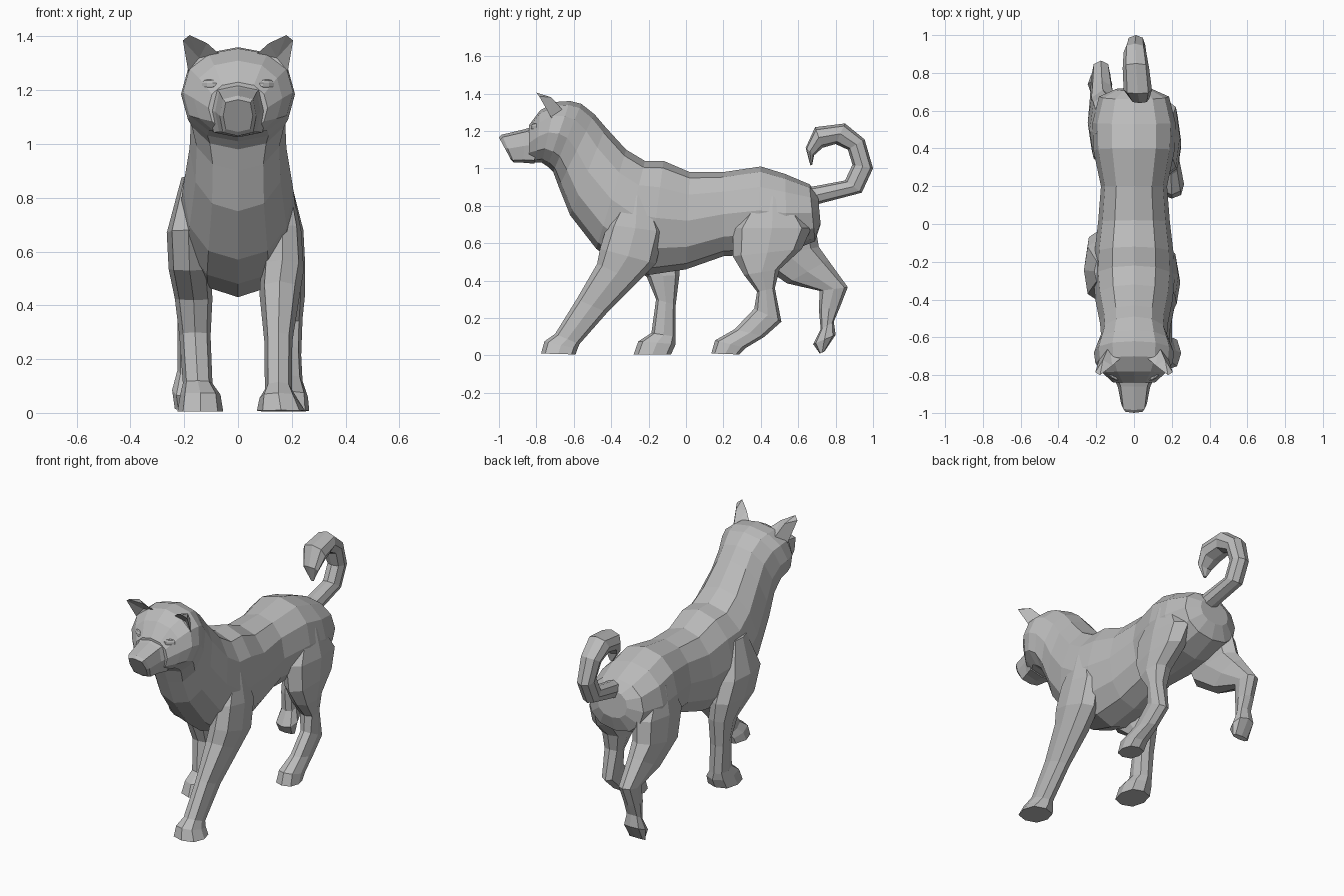
import bpy, bmesh, math
from mathutils import Matrix

grey = bpy.data.materials.new("grey coat")
grey.diffuse_color = (0.5, 0.5, 0.5, 1)


def finish(bm, name):
    bmesh.ops.recalc_face_normals(bm, faces=bm.faces)
    me = bpy.data.meshes.new(name)
    bm.to_mesh(me)
    bm.free()
    me.materials.append(grey)
    ob = bpy.data.objects.new(name, me)
    bpy.context.collection.objects.link(ob)
    return ob


def loft(name, rings, sides=8, power=0.8):
    """Skin rings given as (y, z of one edge, y, z of the other edge, centre x, half width)."""
    bm = bmesh.new()
    loops = []
    for y1, z1, y2, z2, xc, hw in rings:
        loop = []
        for i in range(sides):
            a = 2 * math.pi * i / sides
            s, c = math.sin(a), math.cos(a)
            s = math.copysign(abs(s) ** power, s)
            c = math.copysign(abs(c) ** power, c) if abs(c) > 1e-6 else 0
            loop.append(bm.verts.new((xc + hw * s,
                                      (y1 + y2) / 2 + (y1 - y2) / 2 * c,
                                      (z1 + z2) / 2 + (z1 - z2) / 2 * c)))
        loops.append(loop)
    for a, b in zip(loops, loops[1:]):
        for i in range(sides):
            j = (i + 1) % sides
            bm.faces.new((a[i], a[j], b[j], b[i]))
    bm.faces.new(loops[0])
    bm.faces.new(loops[-1])
    return finish(bm, name)


# Trunk, neck and head in one skin: top edge, bottom edge, centre x, half width
loft("body_and_head", [
    (0.705, 0.86, 0.72, 0.70, 0, 0.10),
    (0.66, 0.915, 0.69, 0.61, 0, 0.185),
    (0.53, 0.97, 0.54, 0.55, 0, 0.22),
    (0.40, 1.01, 0.38, 0.54, 0, 0.215),
    (0.20, 0.98, 0.20, 0.53, 0, 0.175),
    (0.02, 0.98, 0.00, 0.46, 0, 0.19),
    (-0.12, 1.04, -0.20, 0.43, 0, 0.21),
    (-0.22, 1.04, -0.36, 0.48, 0, 0.215),
    (-0.32, 1.10, -0.48, 0.57, 0, 0.205),
    (-0.43, 1.22, -0.62, 0.75, 0, 0.18),
    (-0.49, 1.29, -0.68, 0.90, 0, 0.175),
    (-0.56, 1.345, -0.71, 0.98, 0, 0.195),
    (-0.62, 1.36, -0.74, 1.01, 0, 0.212),
    (-0.70, 1.355, -0.77, 1.03, 0, 0.205),
    (-0.78, 1.31, -0.80, 1.03, 0, 0.165),
    (-0.84, 1.23, -0.84, 1.04, 0, 0.11),
], sides=12, power=0.9)

# Boxy muzzle
loft("muzzle", [
    (-0.80, 1.23, -0.81, 1.025, 0, 0.11),
    (-0.86, 1.21, -0.87, 1.03, 0, 0.085),
    (-0.985, 1.18, -0.92, 1.03, 0, 0.068),
    (-1.00, 1.165, -0.935, 1.045, 0, 0.055),
], power=0.55)

# Curled tail: outer edge, inner edge
loft("tail", [
    (0.65, 0.815, 0.65, 0.90, 0.02, 0.05),
    (0.71, 0.81, 0.69, 0.905, 0.02, 0.05),
    (0.94, 0.87, 0.85, 0.935, 0.01, 0.05),
    (1.00, 1.00, 0.89, 1.02, 0.01, 0.05),
    (0.955, 1.155, 0.865, 1.10, 0.005, 0.06),
    (0.85, 1.24, 0.80, 1.13, 0.01, 0.07),
    (0.69, 1.22, 0.73, 1.11, 0.02, 0.075),
    (0.64, 1.11, 0.685, 1.07, 0.03, 0.05),
    (0.665, 1.015, 0.675, 1.02, 0.035, 0.01),
], power=0.85)

# Legs: front edge, back edge, centre x, half width
loft("front_leg_forward", [
    (-0.32, 0.86, -0.20, 0.85, 0.15, 0.05),
    (-0.42, 0.70, -0.12, 0.66, 0.165, 0.07),
    (-0.46, 0.57, -0.16, 0.49, 0.165, 0.08),
    (-0.475, 0.49, -0.26, 0.39, 0.155, 0.075),
    (-0.585, 0.30, -0.42, 0.23, 0.15, 0.052),
    (-0.70, 0.115, -0.57, 0.06, 0.15, 0.05),
    (-0.757, 0.075, -0.58, 0.035, 0.15, 0.07),
    (-0.775, 0.01, -0.59, 0.005, 0.16, 0.09),
])
loft("front_leg_back", [
    (-0.32, 0.88, -0.18, 0.87, -0.16, 0.05),
    (-0.41, 0.68, -0.08, 0.66, -0.185, 0.08),
    (-0.36, 0.53, -0.03, 0.54, -0.18, 0.078),
    (-0.21, 0.42, -0.035, 0.43, -0.165, 0.07),
    (-0.16, 0.30, -0.055, 0.27, -0.16, 0.058),
    (-0.185, 0.12, -0.055, 0.10, -0.15, 0.055),
    (-0.255, 0.075, -0.055, 0.06, -0.14, 0.075),
    (-0.28, 0.005, -0.08, 0.005, -0.14, 0.085),
])
loft("hind_leg_forward", [
    (0.38, 0.86, 0.55, 0.84, 0.14, 0.06),
    (0.25, 0.68, 0.67, 0.68, 0.155, 0.088),
    (0.25, 0.53, 0.62, 0.57, 0.17, 0.08),
    (0.31, 0.43, 0.50, 0.46, 0.18, 0.07),
    (0.38, 0.34, 0.475, 0.36, 0.185, 0.055),
    (0.365, 0.25, 0.51, 0.18, 0.19, 0.045),
    (0.26, 0.14, 0.42, 0.10, 0.195, 0.045),
    (0.155, 0.08, 0.32, 0.04, 0.20, 0.06),
    (0.135, 0.01, 0.285, 0.005, 0.20, 0.065),
])
loft("hind_leg_back", [
    (0.40, 0.86, 0.56, 0.85, -0.14, 0.06),
    (0.30, 0.68, 0.69, 0.70, -0.15, 0.085),
    (0.36, 0.51, 0.71, 0.58, -0.165, 0.08),
    (0.54, 0.385, 0.76, 0.51, -0.17, 0.065),
    (0.715, 0.345, 0.865, 0.365, -0.175, 0.05),
    (0.71, 0.25, 0.82, 0.25, -0.18, 0.045),
    (0.72, 0.14, 0.79, 0.18, -0.18, 0.045),
    (0.68, 0.06, 0.80, 0.11, -0.18, 0.065),
    (0.715, 0.01, 0.74, 0.02, -0.18, 0.055),
])

# Cupped ears and almond eyes, mirrored left and right
ear = [(0.07, -0.71, 1.335), (0.185, -0.72, 1.27), (0.13, -0.64, 1.29),
       (0.205, -0.785, 1.385), (0.18, -0.80, 1.405), (0.115, -0.75, 1.375),
       (0.145, -0.71, 1.32), (0.165, -0.72, 1.38)]
ear_faces = [(0, 2, 5), (5, 2, 7), (5, 7, 4), (7, 3, 4), (2, 1, 7), (7, 1, 3),
             (0, 5, 6), (5, 4, 6), (4, 3, 6), (3, 1, 6), (0, 6, 1), (0, 1, 2)]
for side, label in ((1, "right"), (-1, "left")):
    bm = bmesh.new()
    vs = [bm.verts.new((side * x, y, z)) for x, y, z in ear]
    for f in ear_faces:
        bm.faces.new([vs[i] for i in f])
    finish(bm, "ear_" + label)

    bm = bmesh.new()
    place = (Matrix.Translation((side * 0.108, -0.808, 1.22))
             @ Matrix.Rotation(side * 0.6, 4, 'Z')
             @ Matrix.Diagonal((0.036, 0.014, 0.021, 1)))
    bmesh.ops.create_uvsphere(bm, u_segments=8, v_segments=5, radius=1, matrix=place)
    finish(bm, "eye_" + label)
